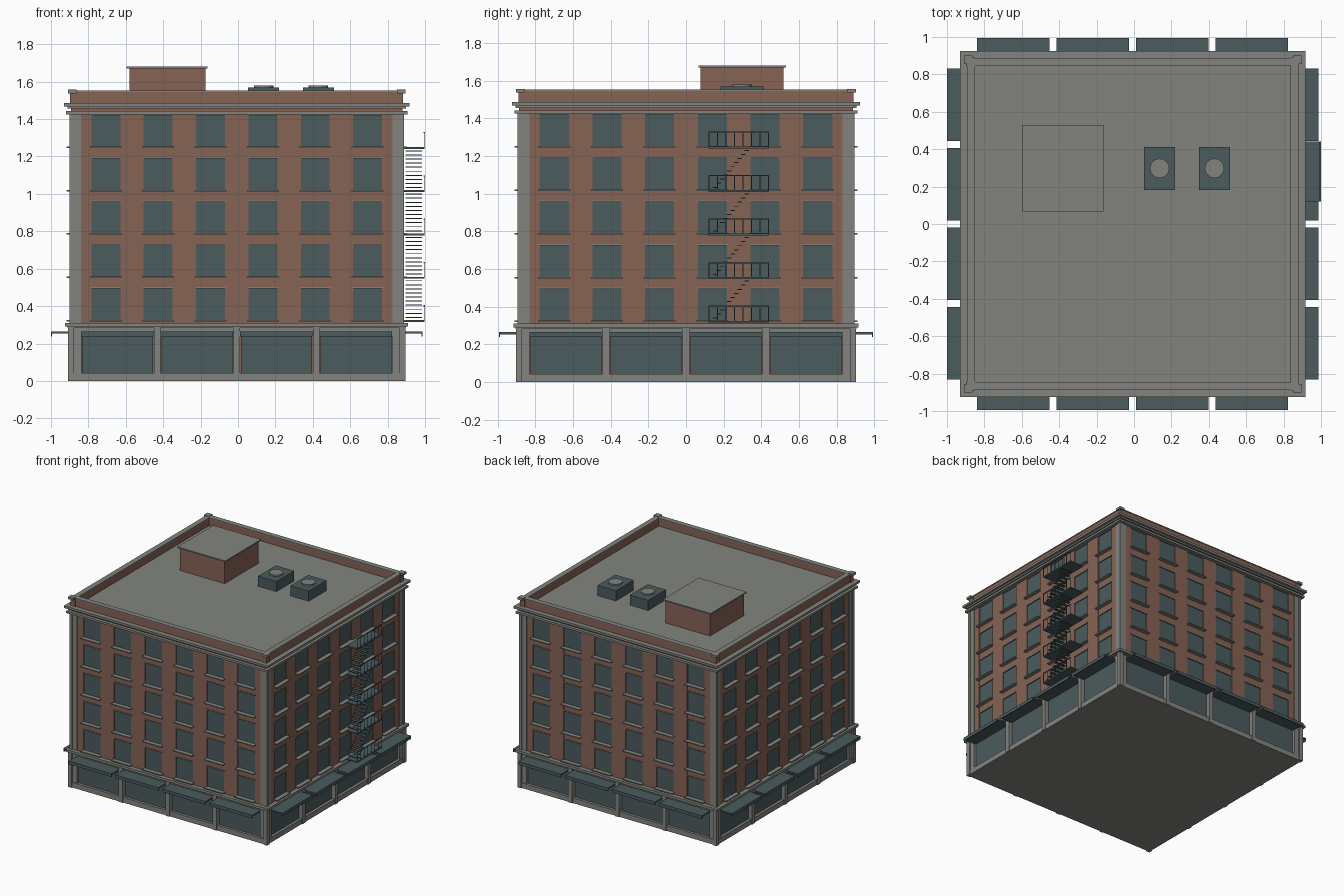
import bpy, bmesh
from mathutils import Matrix, Vector

if "Cube" in bpy.data.objects:
    bpy.data.objects.remove(bpy.data.objects["Cube"], do_unlink=True)

CX = -0.007   # building centre along x
FLOORS = [0.325 + 0.2315 * i for i in range(5)]
COLUMNS = [0.28 * (i - 2.5) for i in range(6)]
BAYS = [0.425 * (i - 1.5) for i in range(4)]
WIN_W, WIN_H = 0.155, 0.17
DECK = 1.486


def material(name, rgb):
    m = bpy.data.materials.new(name)
    m.use_nodes = True
    m.diffuse_color = (*rgb, 1)
    m.node_tree.nodes["Principled BSDF"].inputs["Base Color"].default_value = (*rgb, 1)
    return m


BRICK = material("brick", (0.238, 0.125, 0.09))
STONE = material("stone", (0.225, 0.231, 0.21))
TEAL = material("dark_teal", (0.07, 0.106, 0.112))


def box(bm, x0, x1, y0, y1, z0, z1, turn=Matrix()):
    centre = Vector((x0 + x1, y0 + y1, z0 + z1)) / 2
    size = Matrix.Diagonal((x1 - x0, y1 - y0, z1 - z0, 1))
    bmesh.ops.create_cube(bm, size=1, matrix=turn @ Matrix.Translation(centre) @ size)


def finish(name, bm, mat, dx=CX):
    mesh = bpy.data.meshes.new(name)
    bm.to_mesh(mesh)
    bm.free()
    mesh.materials.append(mat)
    ob = bpy.data.objects.new(name, mesh)
    ob.location.x = dx
    bpy.context.collection.objects.link(ob)


def part(name, mat, boxes, dx=CX):
    bm = bmesh.new()
    for b in boxes:
        box(bm, *b)
    finish(name, bm, mat, dx)


def four_sides(name, mat, boxes):
    """Boxes as (u0, u1, depth0, depth1, z0, z1), repeated on every facade."""
    bm = bmesh.new()
    for k in range(4):
        turn = Matrix.Rotation(k * 1.5707963, 4, 'Z')
        for u0, u1, d0, d1, z0, z1 in boxes:
            box(bm, u0, u1, -d1, -d0, z0, z1, turn)
    finish(name, bm, mat)


def slab(r, z0, z1):
    return (-r, r, -r, r, z0, z1)


def corners(r0, r1, z0, z1):
    spans = [(-r1, -r0), (r0, r1)]
    return [(*sx, *sy, z0, z1) for sx in spans for sy in spans]


# Brick core and the roof deck
part("brick_core", BRICK, [slab(0.84, 0.02, 1.43)])
part("roof_deck", STONE, [slab(0.86, 1.43, DECK)])

# Brick facade: piers between the windows and spandrels between floors
edges = [-0.84] + [c + s * WIN_W / 2 for c in COLUMNS for s in (-1, 1)] + [0.84]
piers = [(a, b, 0.83, 0.883, 0.3, 1.43) for a, b in zip(edges[::2], edges[1::2])]
tops = [0.3] + [z + WIN_H for z in FLOORS]
bands = [(-0.84, 0.84, 0.83, 0.882, a, b) for a, b in zip(tops, FLOORS + [1.43])]
four_sides("brick_facade", BRICK, piers + bands)

# Shallow-set windows with thin sills and lintels
windows, sills = [], []
for z in FLOORS:
    for c in COLUMNS:
        h = WIN_W / 2
        windows.append((c - h, c + h, 0.83, 0.876, z, z + WIN_H))
        sills.append((c - h - 0.008, c + h + 0.008, 0.85, 0.911, z - 0.006, z + 0.002))
        sills.append((c - h - 0.005, c + h + 0.005, 0.85, 0.886, z + WIN_H - 0.001, z + WIN_H + 0.006))
four_sides("windows", TEAL, windows)
four_sides("sills_and_lintels", STONE, sills)

# Stone corner pilasters
part("corner_pilasters", STONE,
     corners(0.832, 0.888, 0.3, 1.43) + corners(0.872, 0.894, 0.3, 1.43))

# Ground floor: plinth, piers, shopfront glass
part("plinth", STONE, [slab(0.895, 0, 0.042)])
part("base_corner_piers", STONE,
     corners(0.83, 0.89, 0, 0.29) + corners(0.87, 0.903, 0, 0.29))
four_sides("base_piers", STONE,
           [(u - 0.018, u + 0.018, 0.83, 0.902, 0, 0.29) for u in (-0.425, 0, 0.425)])
four_sides("shopfront_glass", TEAL,
           [(u - 0.189, u + 0.189, 0.83, 0.873, 0.042, 0.27) for u in BAYS])
four_sides("shopfront_head", STONE, [(-0.83, 0.83, 0.83, 0.885, 0.264, 0.29)])

# Flat awnings with a hanging front lip
awnings = []
for u in BAYS:
    awnings.append((u - 0.194, u + 0.194, 0.86, 0.994, 0.253, 0.264))
    awnings.append((u - 0.194, u + 0.194, 0.987, 0.994, 0.238, 0.256))
four_sides("awnings", TEAL, awnings)

# Belt course above the shops
part("belt_course", STONE, [slab(0.905, 0.282, 0.292), slab(0.917, 0.29, 0.31)])


# Cornice and parapet as rings of four walls
def ring(inner, outer, z0, z1):
    return [(-outer, inner, inner, outer, z0, z1)]


four_sides("lower_cornice", STONE, ring(0.83, 0.912, 1.425, 1.442))
four_sides("frieze", BRICK, ring(0.85, 0.887, 1.442, 1.466))
four_sides("upper_cornice", STONE,
           ring(0.85, 0.905, 1.456, 1.468) + ring(0.85, 0.924, 1.468, DECK))
four_sides("parapet", BRICK, ring(0.848, 0.884, DECK - 0.02, 1.546))
four_sides("coping", STONE, ring(0.844, 0.887, 1.546, 1.554))
part("parapet_corner_posts", BRICK, corners(0.846, 0.89, DECK - 0.01, 1.546))
part("parapet_corner_caps", STONE, corners(0.856, 0.902, 1.538, 1.557))

# Stair house on the roof
part("stair_house", BRICK, [(-0.58, -0.175, 0.078, 0.517, DECK - 0.01, 1.67)], 0)
part("stair_house_roof", STONE, [(-0.595, -0.162, 0.066, 0.53, 1.67, 1.68)], 0)

# Cooling units with round fans
for i, x in enumerate((0.137, 0.43)):
    part(f"cooling_unit_{i + 1}", TEAL,
         [(x - 0.083, x + 0.083, 0.183, 0.413, DECK - 0.01, 1.569)], 0)
    bm = bmesh.new()
    bmesh.ops.create_cone(bm, cap_ends=True, segments=16, radius1=0.052, radius2=0.052,
                          depth=0.03, matrix=Matrix.Translation((x, 0.298, 1.565)))
    finish(f"cooling_fan_{i + 1}", bm, STONE, 0)

# Fire escape on the +x facade: landings, outer railings, stair flights
Y0, Y1, X0, X1 = 0.12, 0.44, 0.865, 0.996
landings, rails, treads = [], [], []
for i, z in enumerate(FLOORS):
    landings.append((X0, X1, Y0, Y1, z - 0.01, z))
    rails.append((X1 - 0.003, X1 + 0.003, Y0, Y1, z + 0.074, z + 0.08))
    for k in range(8):
        y = Y0 + k * (Y1 - Y0 - 0.004) / 7
        rails.append((X1 - 0.002, X1 + 0.002, y, y + 0.004, z, z + 0.075))
    if i < 4:
        for k in range(10):
            y, h = 0.155 + k * 0.0185, z + 0.012 + k * 0.0218
            treads.append((0.895, 0.985, y - 0.012, y + 0.012, h, h + 0.005))
part("fire_escape_landings", TEAL, landings, 0)
part("fire_escape_railings", TEAL, rails, 0)
part("fire_escape_stairs", TEAL, treads, 0)
